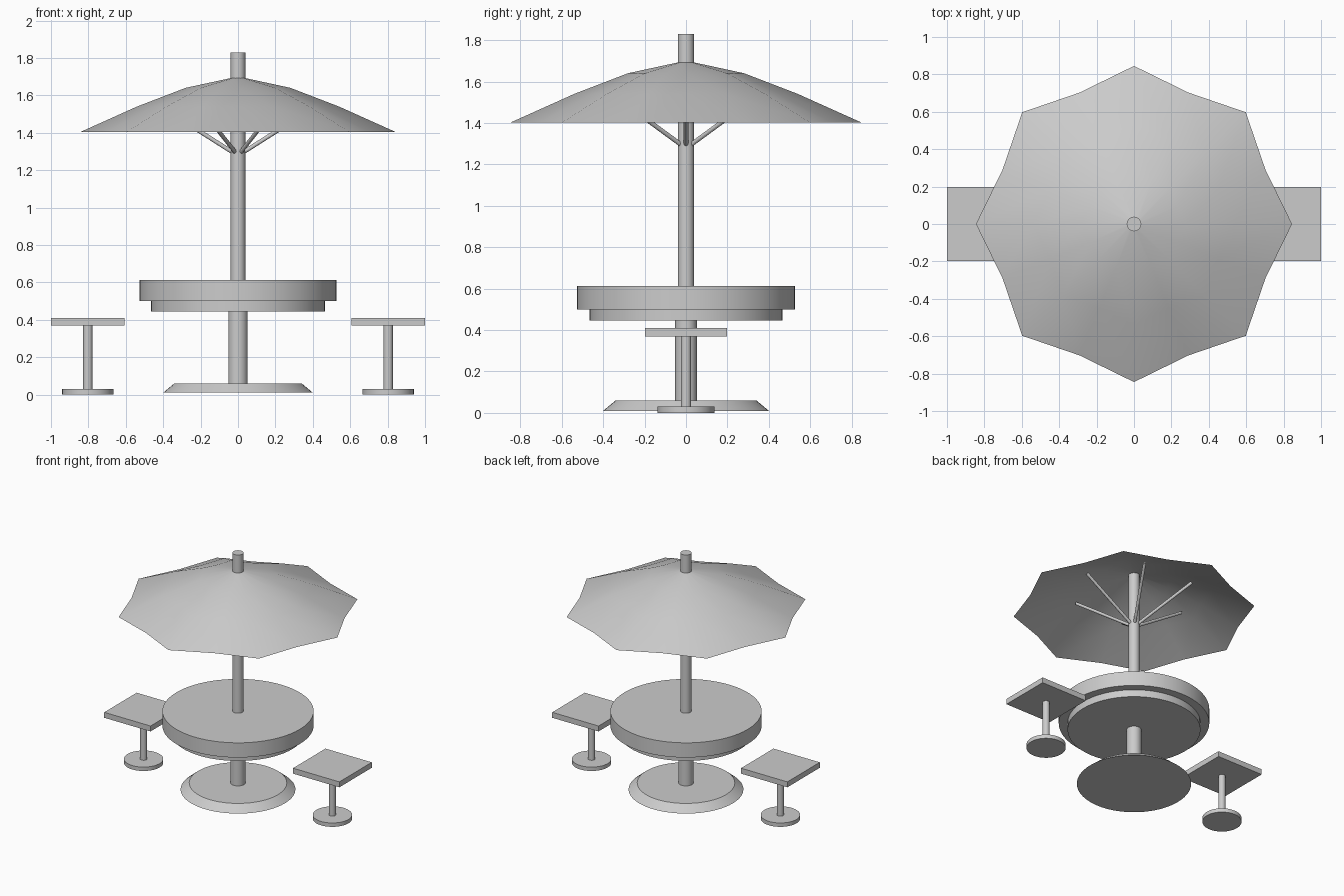
import bpy
import bmesh
from math import cos, sin, pi, radians
from mathutils import Vector

if "Cube" in bpy.data.objects:
    bpy.data.objects.remove(bpy.data.objects["Cube"])


def finish(ob, name, smooth=True):
    ob.name = name
    if smooth:
        bpy.ops.object.select_all(action='DESELECT')
        ob.select_set(True)
        bpy.context.view_layer.objects.active = ob
        bpy.ops.object.shade_smooth_by_angle(angle=radians(30))
    return ob


def disc(name, r1, r2, z0, z1, x=0, sides=64):
    bpy.ops.mesh.primitive_cone_add(vertices=sides, radius1=r1, radius2=r2,
                                    depth=z1 - z0, location=(x, 0, (z0 + z1) / 2))
    return finish(bpy.context.object, name)


def rod(name, a, b, r):
    a, b = Vector(a), Vector(b)
    bpy.ops.mesh.primitive_cylinder_add(vertices=12, radius=r, depth=(b - a).length,
                                        location=(a + b) / 2)
    ob = bpy.context.object
    ob.rotation_mode = 'QUATERNION'
    ob.rotation_quaternion = (b - a).to_track_quat('Z', 'Y')
    return finish(ob, name)


# Table base, column, two-tier top and umbrella pole
disc("table_base", 0.40, 0.34, 0.01, 0.06)
disc("table_column", 0.052, 0.052, 0.01, 0.445, sides=32)
disc("table_apron", 0.465, 0.465, 0.445, 0.50)
disc("table_top", 0.527, 0.527, 0.50, 0.613)
disc("umbrella_pole", 0.039, 0.039, 0.61, 1.83, sides=32)

# Eight-panel canopy with the panel middles drawn inward
profile = [(0.035, 1.693), (0.28, 1.64), (0.54, 1.54), (0.845, 1.403)]
bm = bmesh.new()
rings = []
for r, z in profile:
    ring = []
    for i in range(16):
        a = i * pi / 8
        rr = r * (0.9 if i % 2 else 1.0)
        ring.append(bm.verts.new((rr * cos(a), rr * sin(a), z)))
    rings.append(ring)
for upper, lower in zip(rings, rings[1:]):
    for i in range(16):
        j = (i + 1) % 16
        bm.faces.new((upper[i], lower[i], lower[j], upper[j]))
mesh = bpy.data.meshes.new("canopy")
bm.to_mesh(mesh)
bm.free()
canopy = bpy.data.objects.new("canopy", mesh)
bpy.context.collection.objects.link(canopy)
finish(canopy, "canopy")

# Six support ribs under the canopy
for i in range(6):
    c, s = cos(i * pi / 3), sin(i * pi / 3)
    rod(f"canopy_rib_{i + 1}", (0.02 * c, 0.02 * s, 1.29),
        (0.43 * c, 0.43 * s, 1.55), 0.011)

# Two stools
for side, x in (("left", -0.803), ("right", 0.803)):
    disc(f"{side}_stool_foot", 0.137, 0.137, 0.0, 0.03, x, 48)
    disc(f"{side}_stool_leg", 0.025, 0.025, 0.0, 0.37, x, 24)
    bpy.ops.mesh.primitive_cube_add(size=1, location=(x, 0, 0.389))
    seat = bpy.context.object
    seat.scale = (0.394, 0.394, 0.042)
    finish(seat, f"{side}_stool_seat", smooth=False)
